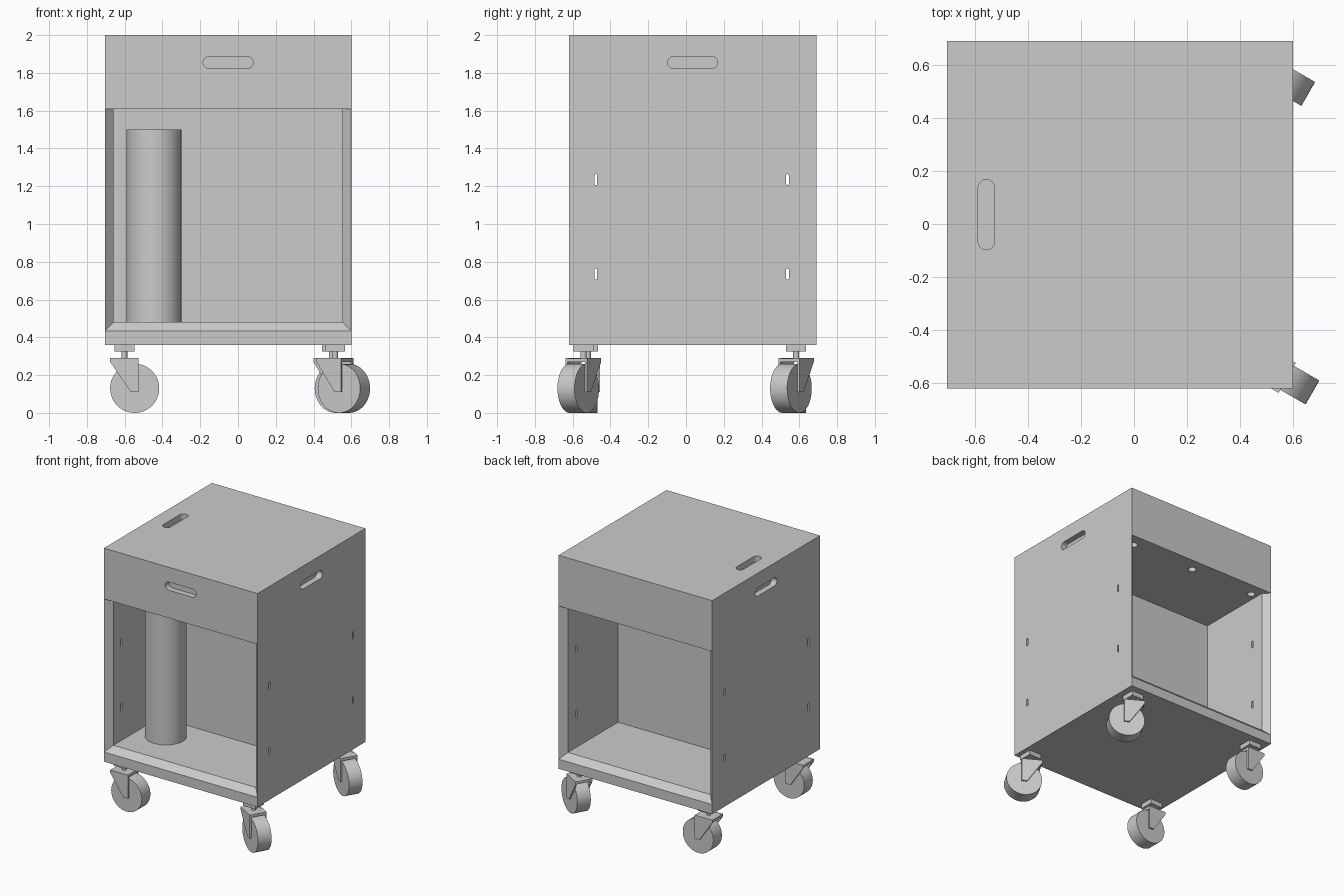
import bpy, bmesh
from math import pi, cos, sin, radians
from mathutils import Matrix, Vector

cube = bpy.data.objects.get("Cube")
if cube:
    bpy.data.objects.remove(cube, do_unlink=True)

grey = bpy.data.materials.new("plain grey")
grey.use_nodes = True
grey.diffuse_color = (0.6, 0.6, 0.6, 1)
grey.node_tree.nodes["Principled BSDF"].inputs["Base Color"].default_value = (0.6, 0.6, 0.6, 1)

# Cabinet extents
X0, X1, Y0, Y1 = -0.705, 0.6, -0.62, 0.69
WALL = 0.047
MID_X, MID_Y = (X0 + X1) / 2, (Y0 + Y1) / 2


def finish(name, bm, matrix=Matrix(), smooth=False):
    bmesh.ops.transform(bm, matrix=matrix, verts=bm.verts)
    bmesh.ops.recalc_face_normals(bm, faces=bm.faces)
    mesh = bpy.data.meshes.new(name)
    bm.to_mesh(mesh)
    bm.free()
    obj = bpy.data.objects.new(name, mesh)
    bpy.context.collection.objects.link(obj)
    mesh.materials.append(grey)
    if smooth:
        bpy.ops.object.select_all(action='DESELECT')
        obj.select_set(True)
        bpy.context.view_layer.objects.active = obj
        bpy.ops.object.shade_smooth_by_angle(angle=radians(35))
    return obj


def loft(name, rings, matrix=Matrix()):
    """Closed solid through rings of matching points."""
    bm = bmesh.new()
    loops = [[bm.verts.new(p) for p in ring] for ring in rings]
    n = len(loops[0])
    for a, b in zip(loops, loops[1:]):
        for i in range(n):
            j = (i + 1) % n
            bm.faces.new((a[i], a[j], b[j], b[i]))
    bm.faces.new(loops[0][::-1])
    bm.faces.new(loops[-1])
    return finish(name, bm, matrix)


def prism(name, points, depth, matrix=Matrix()):
    """Outline in XY extruded evenly both ways along Z."""
    return loft(name, [[(x, y, z) for x, y in points] for z in (-depth / 2, depth / 2)], matrix)


def box(name, size, matrix):
    bm = bmesh.new()
    bmesh.ops.create_cube(bm, size=1)
    return finish(name, bm, matrix @ Matrix.Diagonal((*size, 1)))


def cylinder(name, radius, depth, matrix, segments=48):
    bm = bmesh.new()
    bmesh.ops.create_cone(bm, cap_ends=True, segments=segments,
                          radius1=radius, radius2=radius, depth=depth)
    return finish(name, bm, matrix, smooth=True)


def stadium(length, width):
    r, half = width / 2, (length - width) / 2
    right = [(half + r * cos(a), r * sin(a)) for a in [-pi / 2 + i * pi / 8 for i in range(9)]]
    return right + [(-x, -y) for x, y in right]


def at(x, y, z):
    return Matrix.Translation((x, y, z))


def axes(x_axis, y_axis):
    x, y = Vector(x_axis), Vector(y_axis)
    return Matrix((x, y, x.cross(y))).transposed().to_4x4()


# Cabinet body: a solid block from which the openings are cut
body = box("cabinet_body", (X1 - X0, Y1 - Y0, 1.64), at(MID_X, MID_Y, 1.18))
cutters = []


def opening(mouth_y, back_y):
    """Compartment whose sides and floor flare out at the mouth."""
    out = 1 if mouth_y > back_y else -1

    def rect(y, grow):
        xa, xb, za = X0 + WALL - grow, X1 - WALL + grow, 0.48 - grow
        return [(xa, y, za), (xb, y, za), (xb, y, 1.61), (xa, y, 1.61)]
    flare = WALL - 0.001
    cutters.append(loft("opening_cutter", [
        rect(back_y, 0), rect(mouth_y - out * WALL, 0),
        rect(mouth_y, flare), rect(mouth_y + out * 0.05, flare)]))


opening(Y0, -0.01)
opening(Y1, 0.035)

# Narrow slots through both side walls
along_y, upright = (0, 1, 0), (0, 0, 1)
for y in (-0.477, 0.537):
    for z in (0.735, 1.235):
        cutters.append(prism("slot_cutter", stadium(0.06, 0.014), 2,
                             at(MID_X, y, z) @ axes(upright, along_y)))

# Recessed grips on the front, both sides and the top
grip = stadium(0.265, 0.063)
for place, turn in (((MID_X, Y0, 1.855), axes((1, 0, 0), upright)),
                    ((X0, MID_Y, 1.855), axes(along_y, upright)),
                    ((X1, MID_Y, 1.855), axes(along_y, upright)),
                    ((-0.557, MID_Y, 2), axes((1, 0, 0), along_y) @ Matrix.Rotation(pi / 2, 4, 'Z'))):
    cutters.append(prism("grip_cutter", grip, 0.09, at(*place) @ turn))

# Round holes in the compartment ceilings
for x in (-0.605, MID_X, 0.495):
    for y in (Y0 + 0.105, Y1 - 0.105):
        cutters.append(cylinder("hole_cutter", 0.028, 0.1, at(x, y, 1.61), 24))

bpy.context.view_layer.objects.active = body
for cutter in cutters:
    cut = body.modifiers.new("cut", 'BOOLEAN')
    cut.operation, cut.solver, cut.object = 'DIFFERENCE', 'EXACT', cutter
    bpy.ops.object.modifier_apply(modifier=cut.name)
    bpy.data.objects.remove(cutter, do_unlink=True)

# Upright cylinder standing in the front compartment
cylinder("storage_cylinder", 0.145, 1.02, at(-0.445, -0.24, 0.99), 64)

# Swivel casters
FORK = [(-0.075, 0.29), (0.075, 0.29), (0.075, 0.11), (0.035, 0.11), (-0.075, 0.27)]


def caster(label, x, y, angle):
    base = at(x, y, 0)
    swivel = base @ Matrix.Rotation(radians(angle), 4, 'Z')
    sideways = Matrix.Rotation(pi / 2, 4, 'X')
    box(label + "_mount_plate", (0.106, 0.106, 0.036), base @ at(0, 0, 0.342))
    cylinder(label + "_stem", 0.016, 0.05, base @ at(0, 0, 0.305), 16)
    box(label + "_fork_top", (0.15, 0.13, 0.02), swivel @ at(0, 0, 0.279))
    for side in (-1, 1):
        prism(label + "_fork_side", FORK, 0.012, swivel @ at(0, side * 0.059, 0) @ sideways)
    cylinder(label + "_wheel", 0.13, 0.104, swivel @ at(0.055, 0, 0.13) @ sideways)
    cylinder(label + "_axle", 0.012, 0.12, swivel @ at(0.055, 0, 0.13) @ sideways, 16)


caster("front_right", -0.602, -0.52, 0)
caster("back_right", -0.602, 0.583, 0)
caster("front_left", 0.513, -0.543, -30)
caster("back_left", 0.497, 0.583, -30)
